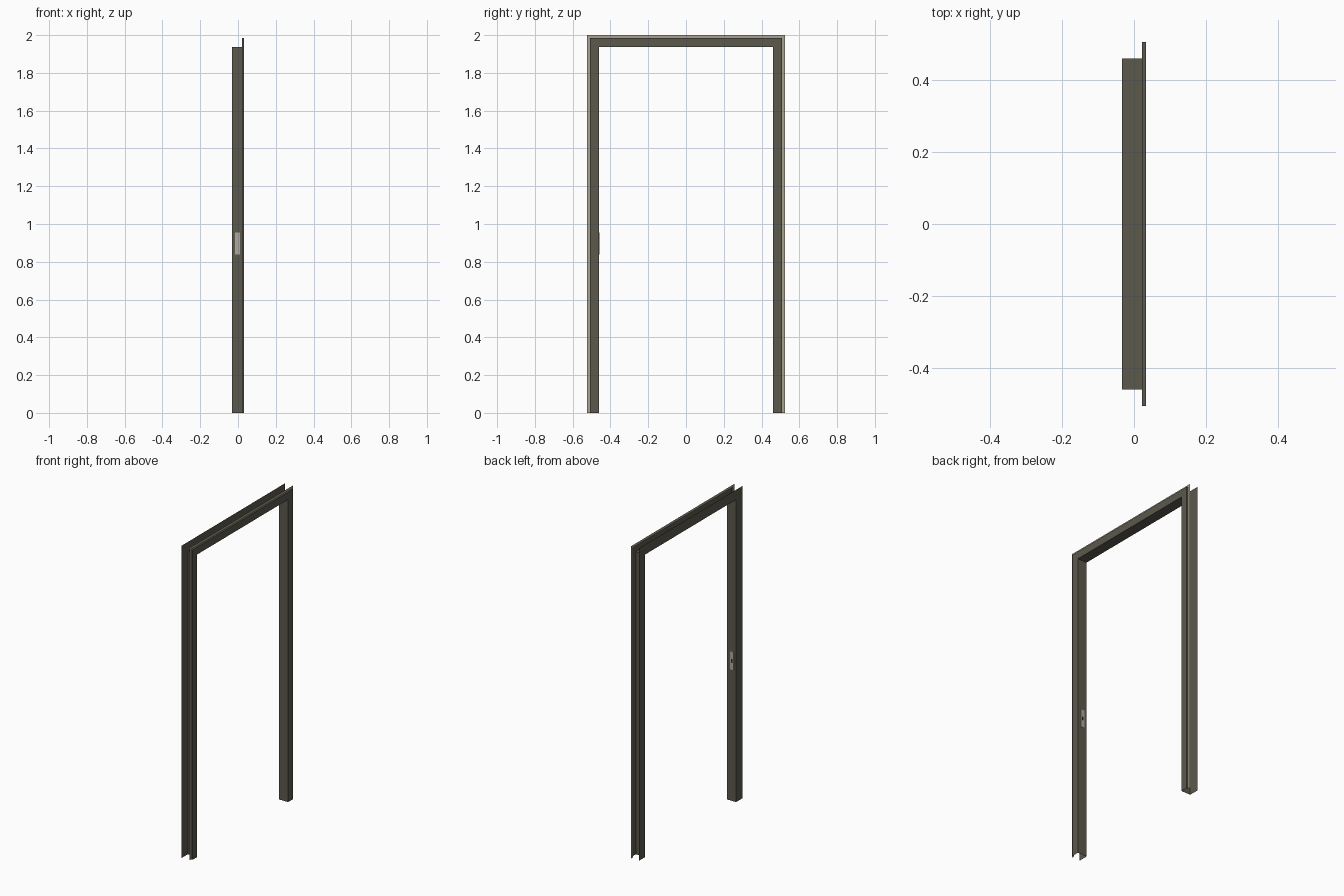
import bpy, bmesh

if "Cube" in bpy.data.objects:
    bpy.data.objects.remove(bpy.data.objects["Cube"])


def material(name, rgb):
    m = bpy.data.materials.new(name)
    m.diffuse_color = (*rgb, 1)
    m.use_nodes = True
    m.node_tree.nodes["Principled BSDF"].inputs["Base Color"].default_value = m.diffuse_color
    return m


frame_mat = material("dark olive steel", (0.107, 0.098, 0.073))
edge_mat = material("tan edge", (0.40, 0.36, 0.28))
plate_mat = material("pale metal", (0.42, 0.40, 0.35))
hole_mat = material("latch hole black", (0.015, 0.014, 0.012))


def finish(name, bm, mats):
    me = bpy.data.meshes.new(name)
    bm.to_mesh(me)
    bm.free()
    for m in mats:
        me.materials.append(m)
    ob = bpy.data.objects.new(name, me)
    bpy.context.collection.objects.link(ob)
    return ob


def portal_sweep(name, profile, mat):
    """Sweep an open (x, outward offset) profile up, across and down the doorway."""
    bm = bmesh.new()
    rows = []
    for x, o in profile:
        top = 1.477 + o
        rows.append([bm.verts.new((x, y, z))
                     for y, z in ((-o, 0), (-o, top), (o, top), (o, 0))])
    for a, b in zip(rows, rows[1:]):
        for i in range(3):
            bm.faces.new((a[i], a[i + 1], b[i + 1], b[i]))
    return finish(name, bm, [mat])


# Folded sheet frame: back flange, reveal, front face, return lip
portal_sweep("door_frame", [(-0.033, 0.523), (-0.033, 0.46), (0.033, 0.46),
                            (0.033, 0.507), (0.022, 0.507)], frame_mat)
# Thin outer edge flange behind the lip
portal_sweep("outer_edge_strip", [(0.022, 0.507), (0.022, 0.523)], edge_mat)


# Strike plate on the -y jamb with a dark latch hole
def plate(name, w, h, y0, y1, mat):
    bm = bmesh.new()
    bmesh.ops.create_cube(bm, size=1)
    for v in bm.verts:
        v.co = (-0.003 + v.co.x * w, (y0 + y1) / 2 + v.co.y * (y1 - y0),
                0.897 + v.co.z * h)
    return finish(name, bm, [mat])


plate("strike_plate", 0.028, 0.115, -0.4605, -0.4585, plate_mat)
plate("latch_hole", 0.013, 0.024, -0.4600, -0.4580, hole_mat)
